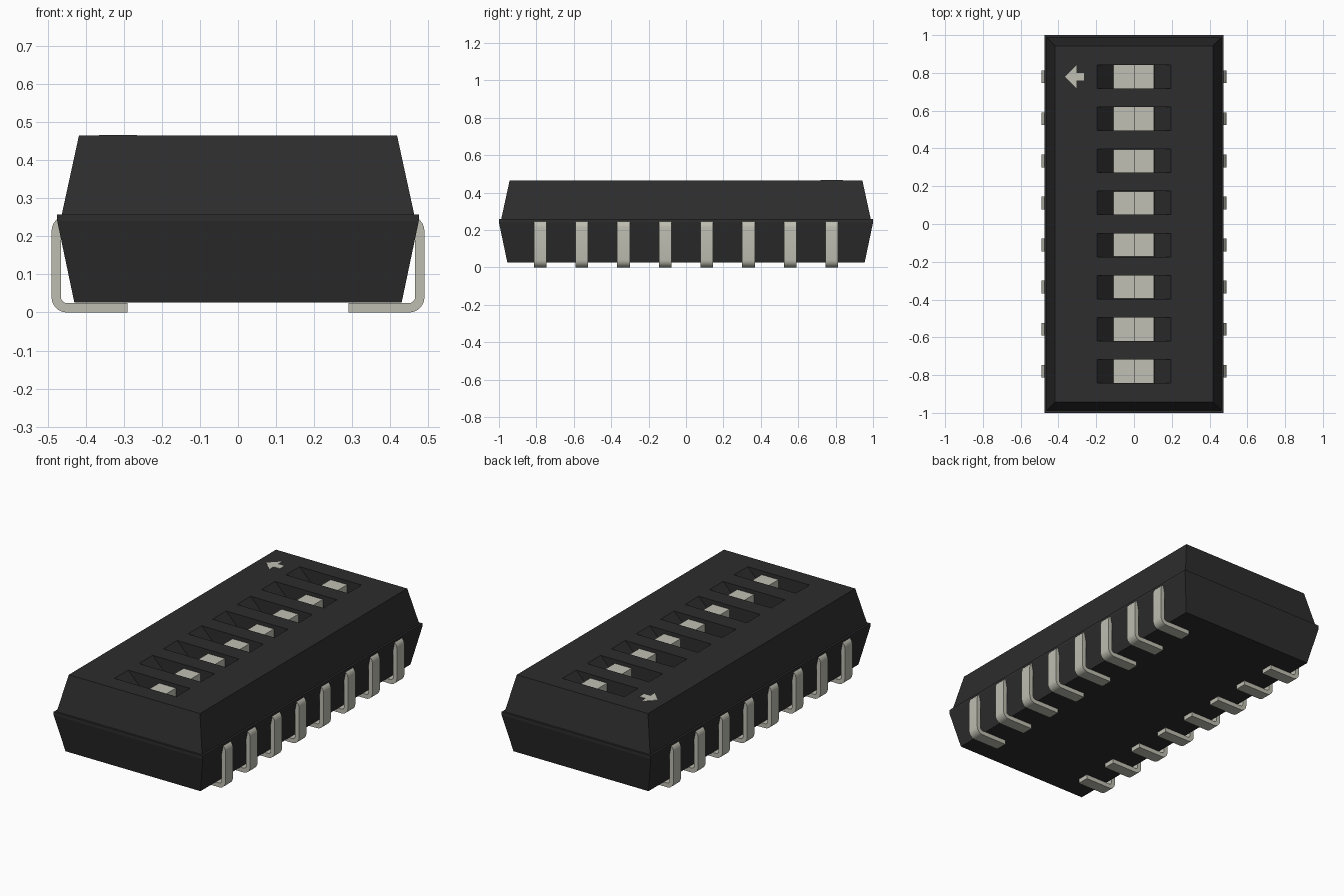
import bpy
import bmesh
from math import cos, sin, pi

if "Cube" in bpy.data.objects:
    bpy.data.objects.remove(bpy.data.objects["Cube"], do_unlink=True)


def make_material(name, color):
    mat = bpy.data.materials.new(name)
    mat.use_nodes = True
    mat.diffuse_color = (*color, 1)
    mat.node_tree.nodes["Principled BSDF"].inputs["Base Color"].default_value = (*color, 1)
    return mat


black = make_material("black plastic", (0.026, 0.026, 0.026))
cream = make_material("off-white plastic", (0.53, 0.53, 0.455))
metal = make_material("pale metal", (0.51, 0.51, 0.44))


def finish(name, bm, mat):
    bmesh.ops.recalc_face_normals(bm, faces=bm.faces)
    mesh = bpy.data.meshes.new(name)
    bm.to_mesh(mesh)
    bm.free()
    mesh.materials.append(mat)
    obj = bpy.data.objects.new(name, mesh)
    bpy.context.collection.objects.link(obj)
    return obj


def loft(bm, rings):
    """Closed solid through rings of equal point count."""
    loops = [[bm.verts.new(p) for p in ring] for ring in rings]
    n = len(loops[0])
    for low, high in zip(loops, loops[1:]):
        for i in range(n):
            j = (i + 1) % n
            bm.faces.new((low[i], low[j], high[j], high[i]))
    bm.faces.new(loops[0][::-1])
    bm.faces.new(loops[-1])


def extrude_y(bm, profile, y, half):
    """Solid from an x-z profile, centred on y."""
    loft(bm, [[(x, y + s * half, z) for x, z in profile] for s in (-1, 1)])


TOP = 0.465
FLOOR = TOP - 0.09
PITCH = 0.2228
rows = [(i - 3.5) * PITCH for i in range(8)]

# Body: tapered halves meeting at a stepped waist
bm = bmesh.new()
levels = [(0.43, 0.955, 0.026), (0.475, 1.0, 0.24), (0.475, 1.0, 0.258),
          (0.463, 0.988, 0.258), (0.418, 0.943, TOP)]
loft(bm, [[(-x, -y, z), (x, -y, z), (x, y, z), (-x, y, z)] for x, y, z in levels])
body = finish("switch_body", bm, black)

# Slots with sloping ends, cut from the top
bm = bmesh.new()
slot = [(-0.108, FLOOR), (0.108, FLOOR), (0.197, TOP), (0.197, TOP + 0.1),
        (-0.197, TOP + 0.1), (-0.197, TOP)]
for y in rows:
    extrude_y(bm, slot, y, 0.062)
cutter = finish("slot_cutter", bm, black)
cutter.hide_render = True
cut = body.modifiers.new("slots", "BOOLEAN")
cut.operation = "DIFFERENCE"
cut.solver = "EXACT"
cut.object = cutter
bpy.context.view_layer.update()
evaluated = body.evaluated_get(bpy.context.evaluated_depsgraph_get())
body.data = bpy.data.meshes.new_from_object(evaluated)
body.modifiers.clear()
bpy.data.objects.remove(cutter, do_unlink=True)

# Sliders: low base with a raised half on the +x side
slider = [(-0.108, FLOOR - 0.01), (0.107, FLOOR - 0.01), (0.107, TOP - 0.022),
          (0, TOP - 0.022), (0, FLOOR + 0.008), (-0.108, FLOOR + 0.008)]
for i, y in enumerate(rows):
    bm = bmesh.new()
    extrude_y(bm, slider, y, 0.0615)
    finish(f"slider_{i + 1}", bm, cream)


def arc(cx, cz, r, start, end, steps=6):
    angles = [start + (end - start) * k / steps for k in range(steps + 1)]
    return [(cx + r * cos(a), cz + r * sin(a)) for a in angles]


# Pins: bent strips curling under the body
OUT, THICK, R = 0.49, 0.025, 0.04
cx, low, high = OUT - R, R, 0.254 - R
pin = ([(0.29, 0)] + arc(cx, low, R, -pi / 2, 0) + arc(cx, high, R, 0, pi / 2)
       + [(0.42, 0.254), (0.42, 0.254 - THICK)]
       + arc(cx, high, R - THICK, pi / 2, 0) + arc(cx, low, R - THICK, 0, -pi / 2)
       + [(0.29, THICK)])
for side, label in ((1, "left"), (-1, "right")):
    for i, y in enumerate(rows):
        bm = bmesh.new()
        extrude_y(bm, [(side * x, z) for x, z in pin], y, 0.034)
        obj = finish(f"{label}_pin_{i + 1}", bm, metal)
        bpy.ops.object.select_all(action="DESELECT")
        obj.select_set(True)
        bpy.context.view_layer.objects.active = obj
        bpy.ops.object.shade_smooth_by_angle(angle=pi / 6)

# Arrow mark: thin plate pointing to -x
bm = bmesh.new()
upper = [(-0.305, 0.06), (-0.305, 0.02), (-0.265, 0.02)]
outline = [(-0.365, 0)] + [(x, -y) for x, y in upper] + upper[::-1]
loft(bm, [[(x, rows[-1] + y, z) for x, y in outline] for z in (TOP - 0.002, TOP + 0.002)])
finish("arrow_mark", bm, cream)
